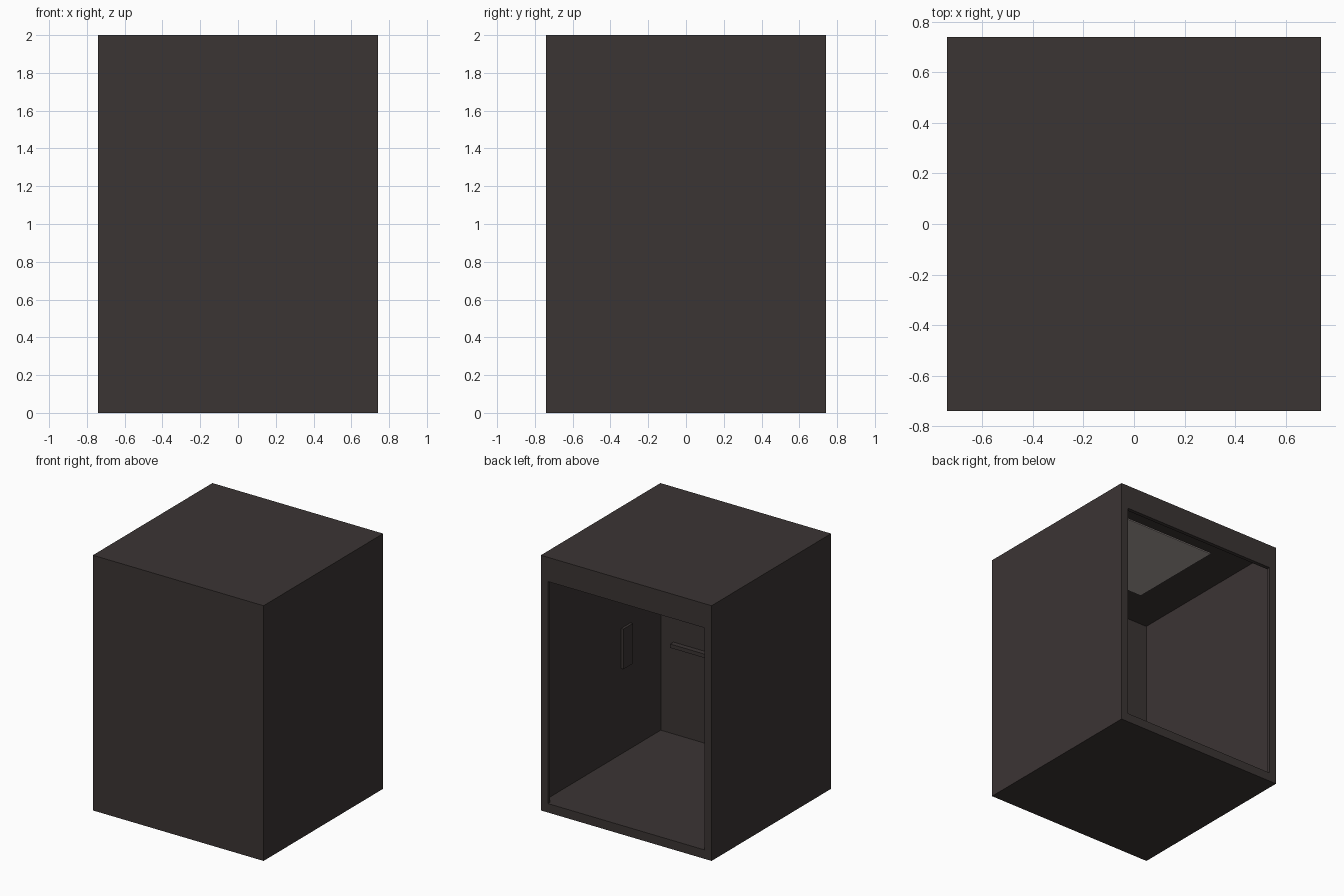
import bpy

old = bpy.data.objects.get("Cube")
if old:
    bpy.data.objects.remove(old, do_unlink=True)


def material(name, rgb):
    m = bpy.data.materials.new(name)
    m.use_nodes = True
    m.diffuse_color = (*rgb, 1)
    m.node_tree.nodes["Principled BSDF"].inputs["Base Color"].default_value = (*rgb, 1)
    return m


dark = material("dark_brown", (0.044, 0.035, 0.034))
pale = material("pale_grey", (0.41, 0.36, 0.345))


def box(name, xs, ys, zs, mat=dark):
    """Box spanning the given (low, high) ranges."""
    spans = (xs, ys, zs)
    bpy.ops.mesh.primitive_cube_add(size=1, location=[(a + b) / 2 for a, b in spans])
    ob = bpy.context.object
    ob.name = name
    ob.scale = [b - a for a, b in spans]
    bpy.ops.object.transform_apply(location=False, rotation=False, scale=True)
    ob.data.materials.append(mat)
    return ob


H = 0.74            # half width of the cabin
W = H - 0.01        # inside face of the thin walls
D = 0.68            # half width of the doorway
SILL, LINTEL, CEILING, TOP = 0.07, 1.81, 1.98, 2.0
JAMB = 0.71         # inner side of the door frame

# Cabin shell
box("floor", (-H, H), (-H, H), (0, SILL))
box("roof", (-H, H), (-H, H), (CEILING, TOP))
box("front_wall", (-H, H), (-H, -W), (SILL, CEILING))
for side, s in (("left", 1), ("right", -1)):
    box(side + "_wall", sorted((s * W, s * H)), (-W, H), (SILL, CEILING))
    box(side + "_door_jamb", sorted((s * D, s * W)), (JAMB, H), (SILL, CEILING))
box("door_lintel", (-D, D), (JAMB, H), (LINTEL, CEILING))

# Interior fittings
box("control_panel", (0.71, W), (-0.355, -0.24), (0.74, 1.055))
box("handrail", (-0.62, 0.62), (-W, -0.69), (0.76, 0.79))
box("ceiling_light", (-0.4, 0.4), (-0.4, 0.4), (CEILING - 0.008, CEILING), pale)
